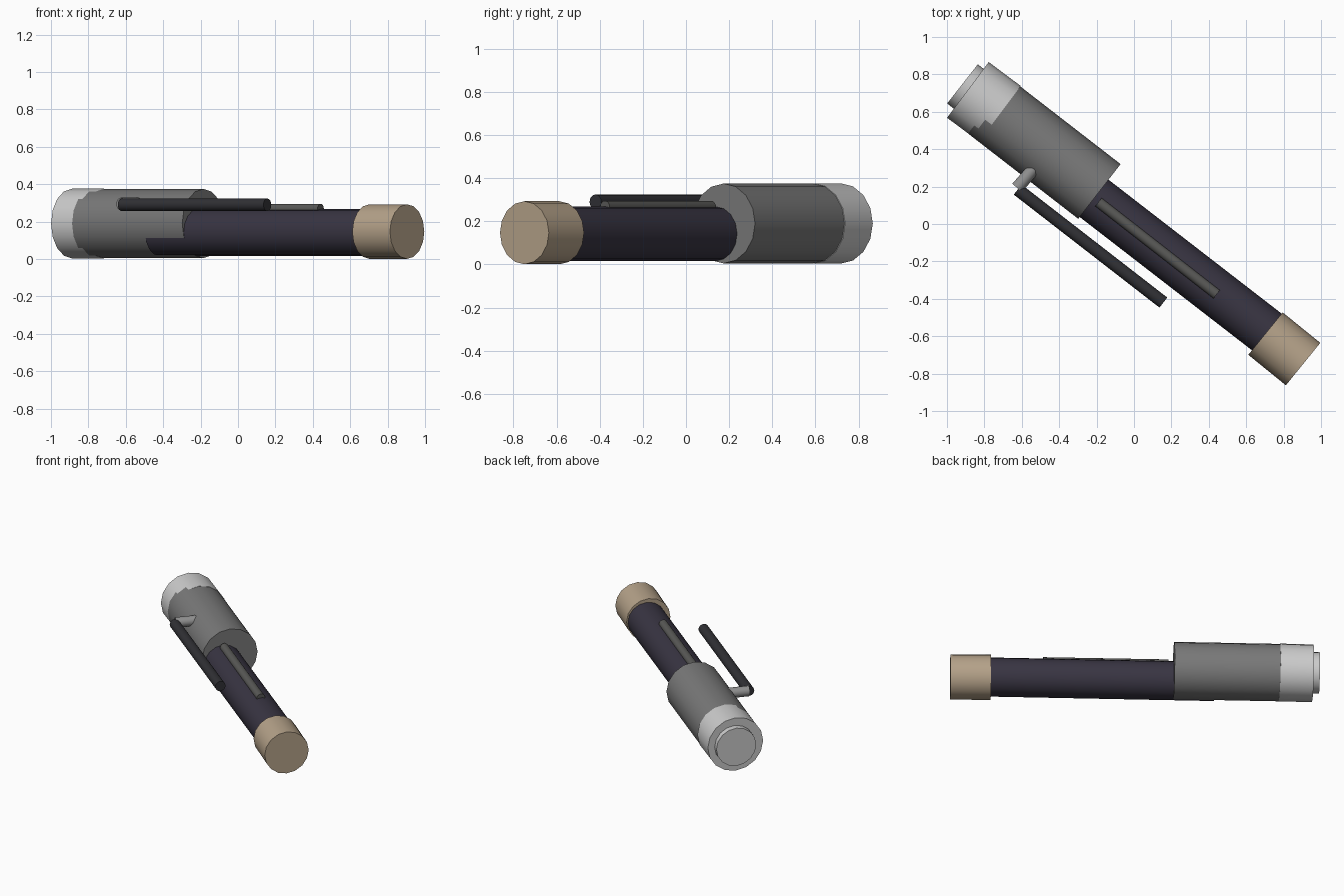
import bpy
from mathutils import Vector

if "Cube" in bpy.data.objects:
    bpy.data.objects.remove(bpy.data.objects["Cube"])


def mat(name, r, g, b):
    m = bpy.data.materials.new(name)
    m.diffuse_color = (r, g, b, 1)
    m.use_nodes = True
    m.node_tree.nodes["Principled BSDF"].inputs["Base Color"].default_value = m.diffuse_color
    return m


def rod(name, a, b, radius, material, sides=16):
    """Closed smooth cylinder running between points a and b."""
    a, b = Vector(a), Vector(b)
    d = b - a
    bpy.ops.mesh.primitive_cylinder_add(
        vertices=sides, radius=radius, depth=d.length, location=(a + b) / 2,
        rotation=d.to_track_quat('Z', 'Y').to_euler())
    o = bpy.context.object
    o.name = name
    o.data.materials.append(material)
    bpy.ops.object.shade_smooth_by_angle(angle=0.7)
    return o


charcoal = mat("charcoal", 0.04, 0.035, 0.055)
tan = mat("tan", 0.46, 0.36, 0.25)
mid_grey = mat("mid_grey", 0.19, 0.19, 0.19)
light_grey = mat("light_grey", 0.6, 0.6, 0.6)
clip_black = mat("clip_black", 0.03, 0.03, 0.035)
strip_grey = mat("strip_grey", 0.1, 0.1, 0.095)

# main barrel parts, lying flat along the diagonal
rod("handle_tube", (-0.42, 0.297, 0.142), (0.75, -0.608, 0.142), 0.126, charcoal)
rod("end_cap", (0.703, -0.586, 0.147), (0.904, -0.749, 0.147), 0.146, tan)
rod("head_barrel", (-0.774, 0.63, 0.19), (-0.185, 0.174, 0.19), 0.185, mid_grey)
rod("head_collar", (-0.888, 0.717, 0.19), (-0.717, 0.589, 0.19), 0.186, light_grey)
rod("lens", (-0.917, 0.749, 0.19), (-0.82, 0.673, 0.19), 0.133, light_grey)

# raised strip on the handle, side clip and its post
rod("handle_strip", (-0.19, 0.117, 0.267), (0.442, -0.376, 0.267), 0.028, strip_grey)
rod("clip", (-0.622, 0.184, 0.29), (0.157, -0.42, 0.29), 0.034, clip_black)
rod("clip_post", (-0.625, 0.193, 0.295), (-0.49, 0.348, 0.295), 0.034,
    mat("post_grey", 0.28, 0.28, 0.28))
